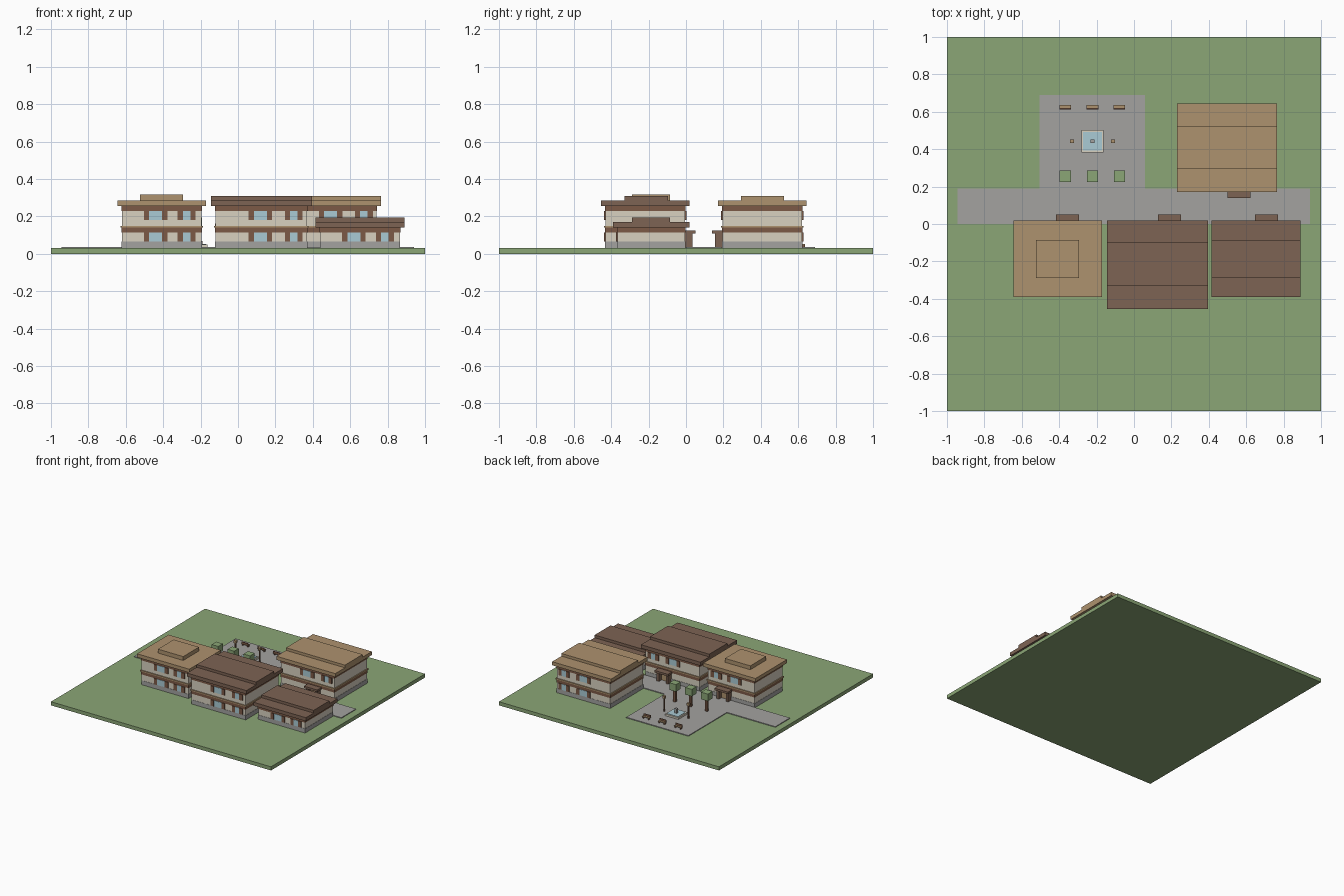
import bpy, bmesh
from mathutils import Matrix, Vector

if "Cube" in bpy.data.objects:
    bpy.data.objects.remove(bpy.data.objects["Cube"])


def material(name, rgb):
    lin = [((c / 255 + 0.055) / 1.055) ** 2.4 for c in rgb] + [1]
    m = bpy.data.materials.new(name)
    m.use_nodes = True
    m.diffuse_color = lin
    m.node_tree.nodes["Principled BSDF"].inputs["Base Color"].default_value = lin
    return m


GRASS = material("grass green", (139, 166, 118))
PAVING = material("paving grey", (163, 162, 160))
TAN = material("tan timber", (174, 146, 110))
BROWN = material("dark brown", (125, 99, 83))
CREAM = material("cream wall", (216, 209, 192))
GLASS = material("pale blue", (170, 203, 213))
SHUTTER = material("shutter brown", (124, 90, 70))


def boxes(name, mat, spans):
    """One object from boxes given as (x0, x1, y0, y1, z0, z1)."""
    bm = bmesh.new()
    for x0, x1, y0, y1, z0, z1 in spans:
        centre = Vector((x0 + x1, y0 + y1, z0 + z1)) / 2
        size = Matrix.Diagonal((x1 - x0, y1 - y0, z1 - z0, 1))
        bmesh.ops.create_cube(bm, size=1, matrix=Matrix.Translation(centre) @ size)
    mesh = bpy.data.meshes.new(name)
    bm.to_mesh(mesh)
    bm.free()
    mesh.materials.append(mat)
    obj = bpy.data.objects.new(name, mesh)
    bpy.context.collection.objects.link(obj)
    return obj


def around(x, y, w, d, z0, z1):
    """Box span centred on x and y."""
    return (x - w / 2, x + w / 2, y - d / 2, y + d / 2, z0, z1)


# Ground and paths
boxes("lawn", GRASS, [(-1, 1, -1, 1, 0, 0.03)])
boxes("main_path", PAVING, [(-0.945, 0.94, 0, 0.19, 0.03, 0.036)])
boxes("plaza", PAVING, [(-0.505, 0.06, 0.19, 0.69, 0.03, 0.036)])

BASE = 0.03
OVERHANG = 0.025


def building(name, x0, x1, y0, y1, floors, roof_mat, cap, panes, door_x, door_side):
    top = BASE + 0.115 * floors
    # Walls, plinth and horizontal bands
    boxes(name + "_walls", CREAM, [(x0, x1, y0, y1, BASE, top)])

    def ring(z0, z1, out):
        return (x0 - out, x1 + out, y0 - out, y1 + out, z0, z1)

    boxes(name + "_plinth", PAVING, [ring(BASE, 0.065, 0.002)])
    levels = [BASE + 0.115 * f for f in range(floors)]
    boxes(name + "_bands", SHUTTER, [ring(z + 0.085, z + 0.115, 0.003) for z in levels])
    if floors > 1:
        boxes(name + "_floor_ledge", TAN, [ring(0.14, 0.15, 0.008)])

    # Flat roof with a raised cap
    slab = top + 0.026
    boxes(name + "_roof", roof_mat, [ring(top - 0.003, slab, OVERHANG)])
    cx0, cx1, cy0, cy1, rise = cap
    boxes(name + "_roof_cap", roof_mat, [(cx0, cx1, cy0, cy1, slab, slab + rise)])

    # Windows with shutters on front and back
    glass, shutters = [], []
    for side, y in ((-1, y0), (1, y1)):
        for f, z in enumerate(levels):
            if f == 0 and side == door_side:
                continue
            for offset, width in panes:
                x = x0 + offset
                z0, z1 = z + 0.037, z + 0.085
                glass.append(around(x, y, width, 0.012, z0, z1))
                for s in (-1, 1):
                    sx = x + s * (width / 2 + 0.014)
                    shutters.append(around(sx, y, 0.028, 0.016, z0, z1))
    boxes(name + "_windows", GLASS, glass)
    boxes(name + "_shutters", SHUTTER, shutters)

    # Porch with posts, canopy and door
    wall = y1 if door_side > 0 else y0
    boxes(name + "_door", TAN, [around(door_x, wall, 0.06, 0.012, BASE, 0.105)])
    boxes(name + "_porch_canopy", BROWN,
          [around(door_x, wall + door_side * 0.028, 0.122, 0.056, 0.108, 0.125)])
    boxes(name + "_porch_posts", BROWN,
          [around(door_x + s * 0.042, wall + door_side * 0.02, 0.022, 0.04, BASE, 0.108)
           for s in (-1, 1)])


NARROW = ((0.18, 0.07), (0.345, 0.04))
WIDE = ((0.24, 0.07), (0.418, 0.04))
building("west_hall", -0.62, -0.195, -0.365, -0.005, 2, TAN,
         (-0.525, -0.295, -0.29, -0.085, 0.032), NARROW, -0.355, 1)
building("centre_hall", -0.12, 0.37, -0.43, -0.005, 2, BROWN,
         (-0.145, 0.395, -0.33, -0.095, 0.022), WIDE, 0.19, 1)
building("east_hall", 0.44, 0.865, -0.365, -0.005, 1, BROWN,
         (0.415, 0.89, -0.29, -0.085, 0.022), NARROW, 0.708, 1)
building("north_hall", 0.255, 0.74, 0.195, 0.62, 2, TAN,
         (0.23, 0.765, 0.295, 0.525, 0.022), WIDE, 0.562, -1)

# Fountain
FX, FY = -0.222, 0.442
boxes("fountain_basin", CREAM, [around(FX, FY, 0.12, 0.12, 0.036, 0.05)])
boxes("fountain_water", GLASS, [around(FX, FY, 0.1, 0.1, 0.05, 0.053)])
boxes("fountain_column", PAVING, [around(FX, FY, 0.02, 0.02, 0.053, 0.09)])

# Trees and benches in rows of three
for i, x in enumerate((-0.368, FX, -0.078)):
    boxes(f"tree_trunk_{i}", SHUTTER, [around(x, 0.255, 0.02, 0.02, 0.036, 0.137)])
    boxes(f"tree_crown_{i}", GRASS, [around(x, 0.255, 0.06, 0.06, 0.135, 0.193)])
    boxes(f"bench_seat_{i}", TAN, [around(x, 0.626, 0.062, 0.02, 0.048, 0.053)])
    boxes(f"bench_frame_{i}", SHUTTER,
          [around(x, 0.616, 0.062, 0.006, 0.048, 0.068)]
          + [around(x + s * 0.024, 0.626, 0.008, 0.018, 0.036, 0.048) for s in (-1, 1)])

# Lamp posts
for side in (-1, 1):
    x = FX + side * 0.11
    boxes("lamp_post", SHUTTER, [around(x, FY, 0.01, 0.01, 0.036, 0.145)])
    boxes("lamp_head", TAN, [around(x, FY, 0.02, 0.02, 0.143, 0.163)])
